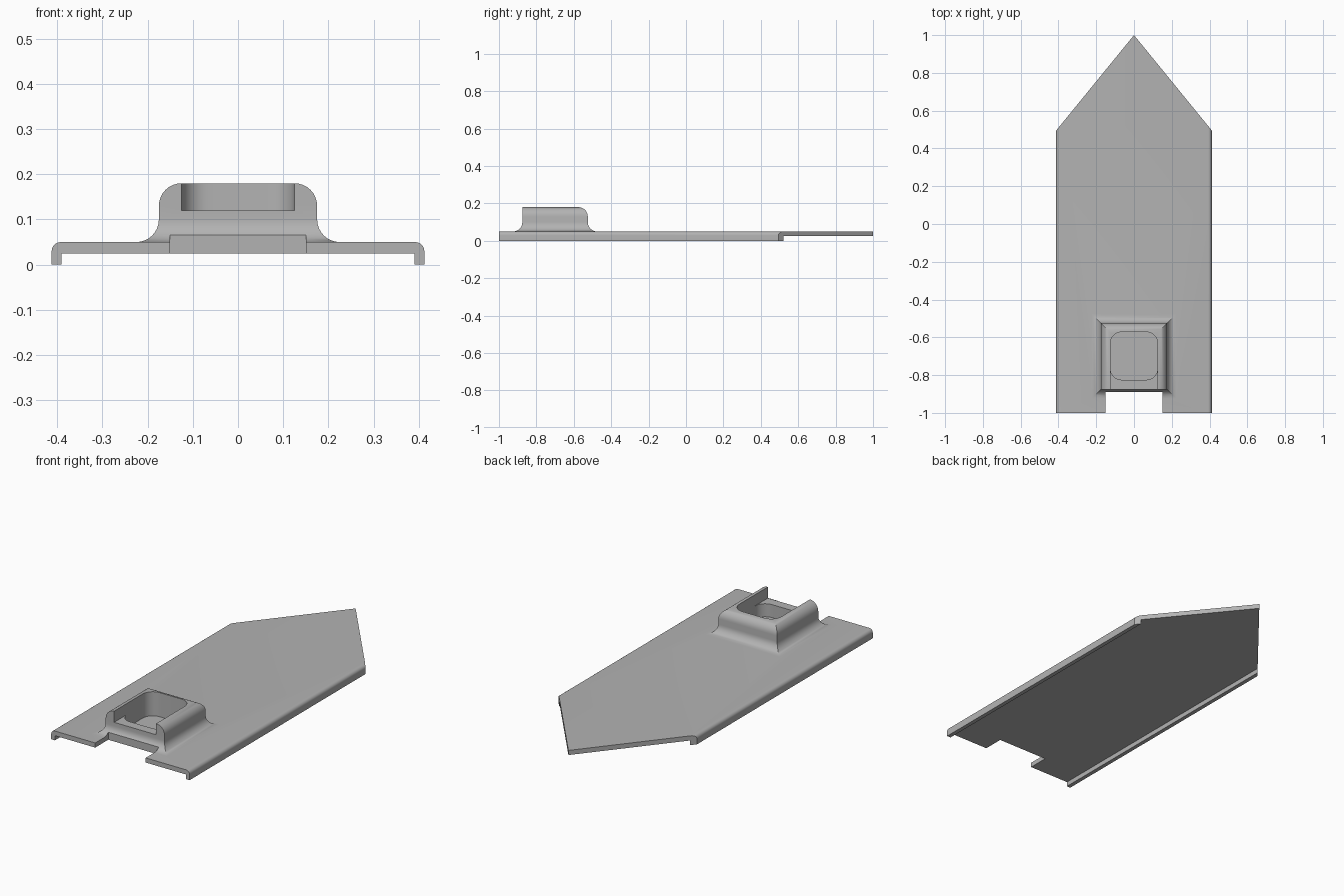
import bpy, bmesh
from math import sin, cos, pi, radians
from mathutils import Vector

cube = bpy.data.objects.get("Cube")
if cube:
    bpy.data.objects.remove(cube, do_unlink=True)

grey = bpy.data.materials.new("plain grey")
grey.use_nodes = True
COLOUR = (0.45, 0.45, 0.45, 1)
grey.diffuse_color = COLOUR
grey.node_tree.nodes["Principled BSDF"].inputs["Base Color"].default_value = COLOUR


def arc(cx, cy, r, a0, a1, n=8):
    """Points on an arc, angles in degrees."""
    angles = [radians(a0 + (a1 - a0) * i / n) for i in range(n + 1)]
    return [(cx + r * cos(a), cy + r * sin(a)) for a in angles]


def loft(name, rings, cuts=()):
    """Closed solid through matching rings, trimmed by planes."""
    bm = bmesh.new()
    loops = [[bm.verts.new(p) for p in ring] for ring in rings]
    for a, b in zip(loops, loops[1:]):
        for i in range(len(a)):
            j = (i + 1) % len(a)
            bm.faces.new((a[i], a[j], b[j], b[i]))
    bm.faces.new(loops[0])
    bm.faces.new(loops[-1])
    for point, normal in cuts:
        geom = bm.verts[:] + bm.edges[:] + bm.faces[:]
        res = bmesh.ops.bisect_plane(bm, geom=geom, plane_co=point, plane_no=normal,
                                     clear_outer=True)
        edges = [e for e in res["geom_cut"] if isinstance(e, bmesh.types.BMEdge)]
        bmesh.ops.triangle_fill(bm, edges=edges, use_beauty=True, use_dissolve=True)
    bmesh.ops.recalc_face_normals(bm, faces=bm.faces)
    mesh = bpy.data.meshes.new(name)
    bm.to_mesh(mesh)
    bm.free()
    mesh.materials.append(grey)
    ob = bpy.data.objects.new(name, mesh)
    bpy.context.collection.objects.link(ob)
    return ob


def prism(name, outline, z0, z1):
    return loft(name, [[(x, y, z) for x, y in outline] for z in (z0, z1)])


def box(name, x, y0, y1, z0, z1):
    return prism(name, [(-x, y0), (x, y0), (x, y1), (-x, y1)], z0, z1)


# Channel-shaped plate with lipped sides, trimmed to a point at the back
W, LIP, TOP, UNDER, SHOULDER = 0.412, 0.39, 0.05, 0.025, 0.495
half = [(LIP, UNDER), (LIP, 0), (W, 0)] + arc(W - 0.02, TOP - 0.02, 0.02, 0, 90, 6)
section = half + [(-x, z) for x, z in reversed(half)]
tip = Vector((0, 1, 0))
points = [(tip, Vector((s * (1 - SHOULDER), W, 0))) for s in (1, -1)]
plate = loft("pointed_plate", [[(x, y, z) for x, z in section] for y in (-1, 1.1)], points)

# Raised socket: flared foot on four sides, rounded top on all but the front
R, HX, FRONT, BACK, HEIGHT = 0.05, 0.175, -0.875, -0.525, 0.18
profile = [(R, 0.04)] + arc(R, TOP + R, R, 270, 180) + arc(-R, HEIGHT - R, R, 0, 90)
rings = []
for out, z in profile:
    x, f, b = HX + out, FRONT - max(out, 0), BACK + out
    rings.append([(-x, f, z), (x, f, z), (x, b, z), (-x, b, z)])
socket = loft("raised_socket", rings)

# Cutters: rounded pocket, open front slot and the notch in the front edge
PX, PY0, PY1, PR = 0.125, -0.825, -0.572, 0.06
outline = []
for cx, cy, a in ((PX, PY1, 0), (-PX, PY1, 90), (-PX, PY0, 180), (PX, PY0, 270)):
    sx, sy = (1 if cx > 0 else -1), (1 if cy == PY1 else -1)
    outline += arc(cx - sx * PR, cy - sy * PR, PR, a, a + 90)
pocket = prism("pocket_cutter", outline, TOP, 0.3)
slot = box("slot_cutter", PX, -1.1, -0.7, 0.12, 0.3)
notch = box("notch_cutter", 0.15, -1.1, -0.889, -0.1, 0.11)

for tool, kind in ((socket, 'UNION'), (pocket, 'DIFFERENCE'),
                   (slot, 'DIFFERENCE'), (notch, 'DIFFERENCE')):
    mod = plate.modifiers.new(tool.name, 'BOOLEAN')
    mod.operation, mod.object, mod.solver = kind, tool, 'EXACT'

bpy.ops.object.select_all(action='DESELECT')
plate.select_set(True)
bpy.context.view_layer.objects.active = plate
for mod in list(plate.modifiers):
    bpy.ops.object.modifier_apply(modifier=mod.name)
for tool in (socket, pocket, slot, notch):
    bpy.data.objects.remove(tool, do_unlink=True)
bpy.ops.object.shade_smooth_by_angle(angle=radians(30))
